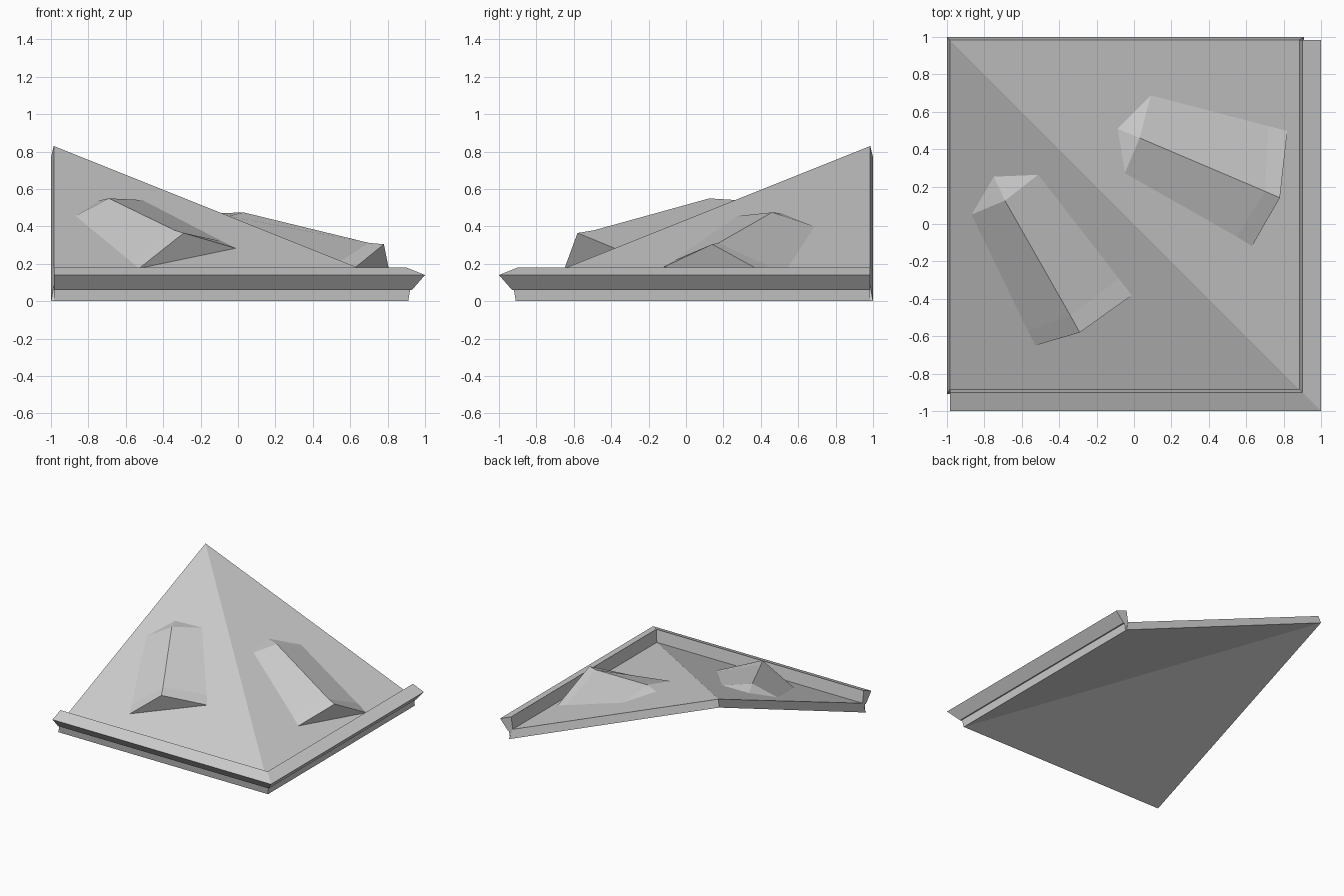
import bpy, bmesh

cube = bpy.data.objects.get("Cube")
if cube:
    bpy.data.objects.remove(cube, do_unlink=True)

# One flat colour for the whole roof
grey = bpy.data.materials.new("plain_grey")
grey.use_nodes = True
colour = (0.62, 0.62, 0.62, 1)
grey.diffuse_color = colour
grey.node_tree.nodes["Principled BSDF"].inputs["Base Color"].default_value = colour

PEAK, SLOPE, RIM = 0.83, 0.4, 0.985


def roof_z(x, y):
    """Height of the hipped roof surface."""
    return PEAK - SLOPE * max(x + RIM, RIM - y)


def make(name, points, faces):
    bm = bmesh.new()
    verts = [bm.verts.new(p) for p in points]
    for face in faces:
        bm.faces.new([verts[i] for i in face])
    bmesh.ops.recalc_face_normals(bm, faces=bm.faces[:])
    mesh = bpy.data.meshes.new(name)
    bm.to_mesh(mesh)
    bm.free()
    mesh.materials.append(grey)
    obj = bpy.data.objects.new(name, mesh)
    bpy.context.collection.objects.link(obj)
    return obj


# Roof slab: two slopes meeting on a diagonal hip, with slightly leaning rims
def slab_ring(inner, outer, low, high):
    return [(-inner, inner, high), (outer, inner, low),
            (outer, -outer, low), (-inner, -outer, low)]


points = slab_ring(RIM, 0.885, 0.082, PEAK) + slab_ring(1, 0.91, 0, 0.77)
faces = [(0, 1, 2), (0, 2, 3), (4, 5, 6), (4, 6, 7)]
faces += [(i, (i + 1) % 4, (i + 1) % 4 + 4, i + 4) for i in range(4)]
make("roof_slab", points, faces)

# Eave moulding: one profile swept round the outer corner
profile = [(0.885, 0.082), (0.9, 0.18), (1, 0.14), (0.93, 0.06), (0.92, 0.06), (0.91, 0)]
n = len(profile)
points = [(-RIM, -o, z) for o, z in profile]
points += [(o, -o, z) for o, z in profile]
points += [(o, RIM, z) for o, z in profile]
faces = [tuple(range(n)), tuple(range(2 * n, 3 * n))]
for s in (0, n):
    faces += [(s + i, s + (i + 1) % n, s + n + (i + 1) % n, s + n + i) for i in range(n)]
make("eave_moulding", points, faces)


# Ridged humps: a raised ridge with three feet on each side, resting on the roof
def hump(name, back, ridge, side_a, side_b):
    feet = [back] + side_a + side_b
    pts = [(x, y, roof_z(x, y) - 0.001) for x, y in feet] + ridge
    make(name, pts, [
        (0, 1, 7), (0, 4, 7),
        (1, 2, 8, 7), (4, 5, 8, 7),
        (2, 3, 9, 8), (5, 6, 9, 8),
        (3, 6, 9), (0, 1, 2, 3, 6, 5, 4)])


hump("front_hump", (-0.75, 0.255),
     [(-0.69, 0.125, 0.55), (-0.34, -0.49, 0.38), (-0.29, -0.58, 0.365)],
     [(-0.51, 0.265), (-0.08, -0.29), (-0.01, -0.38)],
     [(-0.87, 0.05), (-0.57, -0.57), (-0.53, -0.65)])
hump("side_hump", (-0.09, 0.51),
     [(0.03, 0.46, 0.475), (0.7, 0.175, 0.312), (0.78, 0.14, 0.305)],
     [(0.09, 0.69), (0.72, 0.525), (0.82, 0.5)],
     [(-0.05, 0.27), (0.55, -0.07), (0.63, -0.12)])
